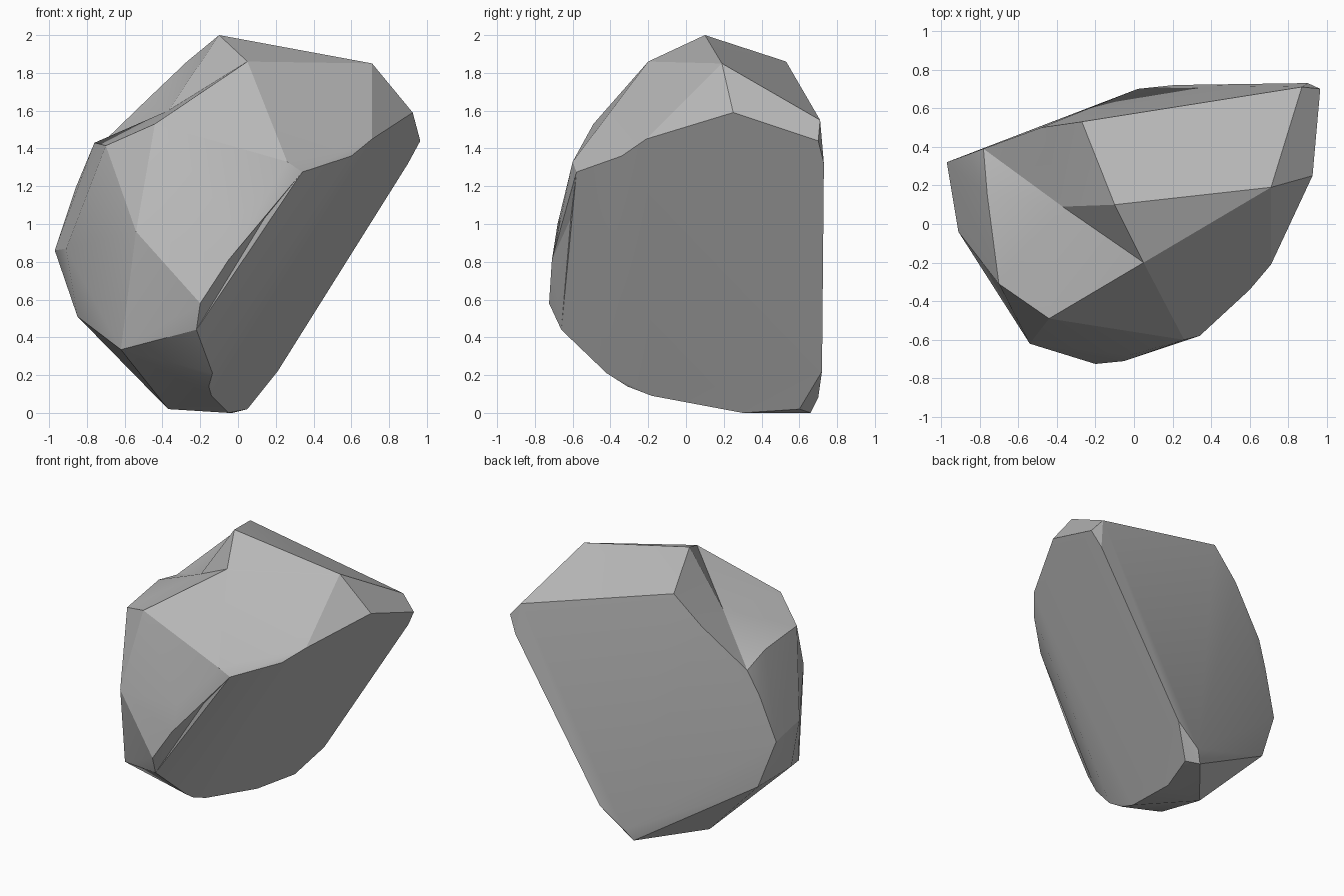
import bpy
import bmesh
import math
from mathutils import Vector

cube = bpy.data.objects.get("Cube")
if cube:
    bpy.data.objects.remove(cube, do_unlink=True)

# Corner points of the boulder, grouped by region
crown = dict(peak=(-.1, .1, 2), brow=(.05, -.2, 1.86), shoulder=(.71, .19, 1.85),
             back_top=(-.27, .53, 1.86), back_step=(-.35, .52, 1.73),
             back_slope=(-.48, .5, 1.66), back_ridge=(.22, .61, 1.71),
             left_crest=(-.44, -.49, 1.53), left_corner=(-.7, -.31, 1.415),
             left_edge=(-.76, .15, 1.43), left_back=(-.78, .39, 1.37))
overhang = dict(nose=(.925, .25, 1.59), tip=(.965, .7, 1.44), tip_top=(.87, .71, 1.55),
                tip_low=(.9, .73, 1.32), lip_a=(.71, -.21, 1.45), lip_b=(.6, -.34, 1.36),
                lip_c=(.34, -.58, 1.275), lip_d=(.26, -.6, 1.33))
belly = dict(side_back=(-.97, .32, .86), side_front=(-.91, -.04, .87),
             side_bend=(-.86, .36, 1.19), front_left=(-.54, -.62, .96),
             front_low=(-.2, -.725, .58), front_chin=(-.22, -.66, .44),
             front_mid=(-.05, -.71, .81), front_high=(-.025, -.68, 1))
base = dict(left_low=(-.85, -.03, .51), left_low_back=(-.84, .35, .5),
            front_low_left=(-.62, -.45, .335), foot_left=(-.37, .25, .02),
            keel_a=(-.135, -.42, .21), keel_b=(-.155, -.31, .14),
            keel_c=(-.14, -.18, .09), foot_mid=(-.05, .3, 0), foot_back=(-.03, .66, 0),
            foot_right=(.05, .6, .02), heel=(.02, .7, .08), heel_right=(.21, .72, .22))

# Outer body: the convex skin around the corners
bm = bmesh.new()
corner = {}
for region in (crown, overhang, belly, base):
    for name, point in region.items():
        corner[name] = bm.verts.new(point)
bmesh.ops.convex_hull(bm, input=bm.verts[:])
hull_verts = {v for v in bm.verts if v.link_faces}


def chip(names, floor):
    """Remove the skin spanned by the named corners and sink it to a floor point."""
    ring = {corner[n] for n in names if corner[n] in hull_verts}
    faces = [f for f in bm.faces if all(v in ring for v in f.verts)]
    if not faces:
        return
    inside = set(faces)
    rim = [tuple(e.verts) for f in faces for e in f.edges
           if sum(g in inside for g in e.link_faces) == 1]
    bmesh.ops.delete(bm, geom=faces, context='FACES')
    sunk = bm.verts.new(Vector(floor))
    for a, b in rim:
        bm.faces.new((a, b, sunk))


# Broken notch beside the peak, and the small dent under the front lip
chip(("peak", "brow", "back_top", "back_step", "back_slope", "left_crest",
      "left_corner", "left_edge", "left_back"), (-.37, .09, 1.6))
chip(("front_chin", "front_mid", "front_high", "lip_c"), (.14, -.61, 1.03))

# Merge nearly flat neighbours into broad facets
bmesh.ops.delete(bm, geom=[v for v in bm.verts if not v.link_faces], context='VERTS')
bmesh.ops.dissolve_limit(bm, angle_limit=math.radians(2), verts=bm.verts[:], edges=bm.edges[:])
bmesh.ops.recalc_face_normals(bm, faces=bm.faces[:])
mesh = bpy.data.meshes.new("boulder")
bm.to_mesh(mesh)
bm.free()

# Plain grey stone
stone = bpy.data.materials.new("grey_stone")
stone.use_nodes = True
grey = (.5, .5, .5, 1)
stone.diffuse_color = grey
stone.node_tree.nodes["Principled BSDF"].inputs["Base Color"].default_value = grey
mesh.materials.append(stone)

boulder = bpy.data.objects.new("boulder", mesh)
bpy.context.collection.objects.link(boulder)
bpy.context.view_layer.objects.active = boulder
boulder.select_set(True)
bpy.ops.object.shade_smooth_by_angle(angle=math.radians(20))
